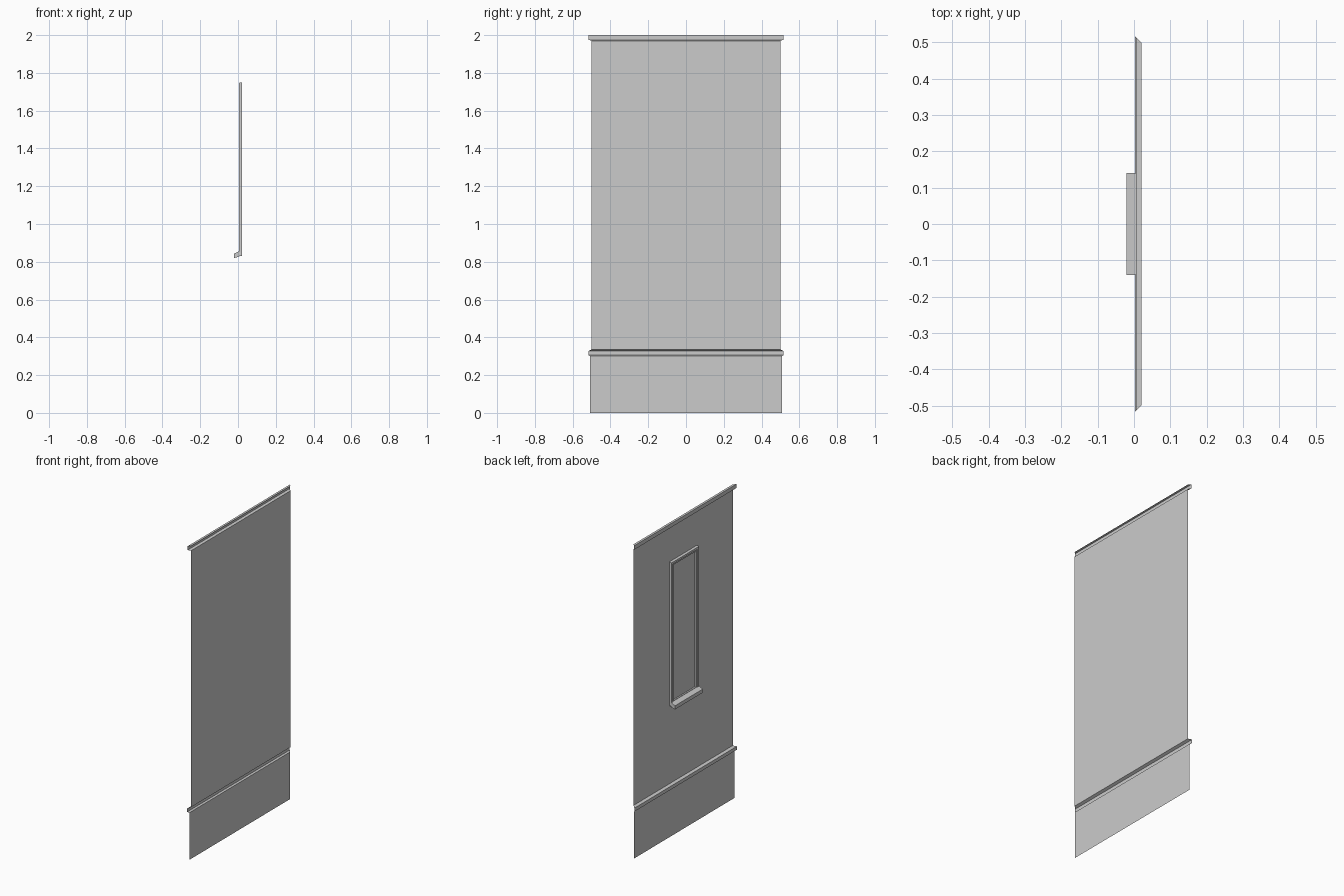
import bpy

cube = bpy.data.objects.get("Cube")
if cube:
    bpy.data.objects.remove(cube)


def material(name, value):
    mat = bpy.data.materials.new(name)
    mat.use_nodes = True
    color = (value, value, value, 1)
    mat.diffuse_color = color
    mat.node_tree.nodes["Principled BSDF"].inputs["Base Color"].default_value = color
    return mat


plaster = material("grey plaster", 0.6)

WALL_X = 0.02


def add_mesh(name, verts, faces, mat):
    mesh = bpy.data.meshes.new(name)
    mesh.from_pydata(verts, [], faces)
    mesh.materials.append(mat)
    obj = bpy.data.objects.new(name, mesh)
    bpy.context.collection.objects.link(obj)
    return obj


def strip(name, profile, mat):
    """Sweep an (x, z) profile along y, with ends mitred by depth."""
    verts = []
    for x, z in profile:
        half = 0.5 + WALL_X - x
        verts += [(x, half, z), (x, -half, z)]
    faces = [(2 * i, 2 * i + 1, 2 * i + 3, 2 * i + 2) for i in range(len(profile) - 1)]
    return add_mesh(name, verts, faces, mat)


def ring(x, inset):
    """Rectangular window loop at depth x, shrunk by inset."""
    y, low, high = 0.14 - inset, 0.83 + inset, 1.75 - inset
    return [(x, y, low), (x, -y, low), (x, -y, high), (x, y, high)]


# Facade, from the ground up
strip("base_panel", [(0.013, 0), (0.013, 0.3)], plaster)
strip("lower_ledge", [(0.013, 0.3), (0.003, 0.306), (0.003, 0.328), (WALL_X, 0.335)], plaster)
strip("wall_panel", [(WALL_X, 0.335), (WALL_X, 1.97)], plaster)
strip("top_cornice", [(WALL_X, 1.97), (0.005, 1.975), (0.005, 2), (WALL_X, 2)], plaster)

# Stepped window frame
steps = [(WALL_X, 0), (0.005, 0.003), (0.005, 0.016), (0.01, 0.02), (0.01, 0.027), (0.016, 0.03)]
verts = [v for step in steps for v in ring(*step)]
faces = [(4 * r + i, 4 * r + (i + 1) % 4, 4 * r + 4 + (i + 1) % 4, 4 * r + 4 + i)
         for r in range(len(steps) - 1) for i in range(4)]
add_mesh("window_frame", verts, faces, plaster)

# Window pane
add_mesh("window_pane", ring(0.016, 0.03), [(0, 1, 2, 3)], plaster)

# Sloping sill
section = [(0.007, 0.828), (-0.02, 0.82), (-0.02, 0.843), (0.007, 0.857)]
n = len(section)
verts = [(x, y, z) for y in (0.14, -0.14) for x, z in section]
faces = [(i, i + n, (i + 1) % n + n, (i + 1) % n) for i in range(n)]
faces += [tuple(range(n)), tuple(reversed(range(n, 2 * n)))]
add_mesh("window_sill", verts, faces, plaster)
